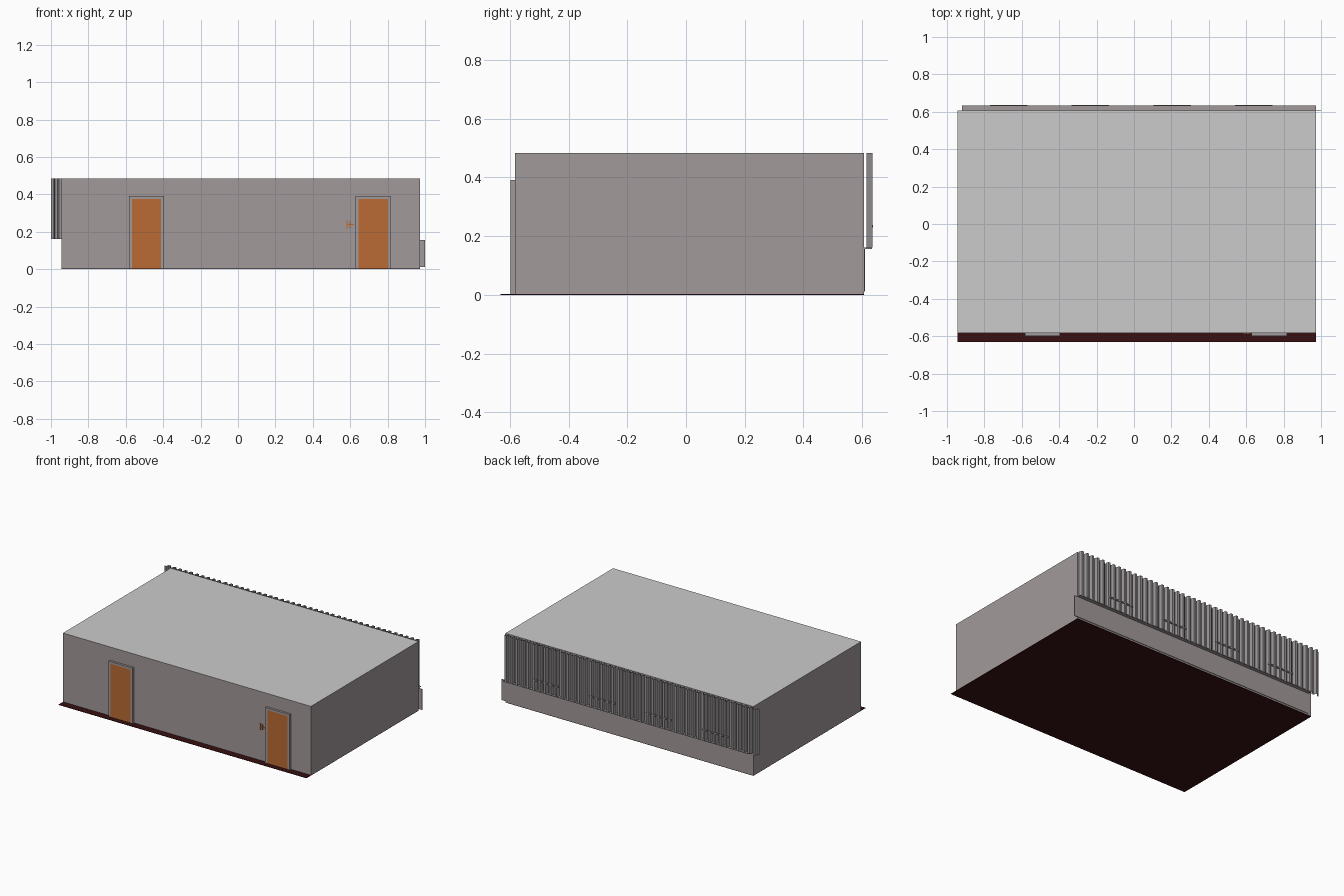
import bpy
import bmesh

cube = bpy.data.objects.get("Cube")
if cube:
    bpy.data.objects.remove(cube, do_unlink=True)


def material(name, r, g, b):
    m = bpy.data.materials.new(name)
    m.use_nodes = True
    m.diffuse_color = (r, g, b, 1)
    node = next(n for n in m.node_tree.nodes if n.type == 'BSDF_PRINCIPLED')
    node.inputs["Base Color"].default_value = (r, g, b, 1)
    node.inputs["Roughness"].default_value = 0.8
    return m


WALL = material("warm grey wall", 0.36, 0.32, 0.325)
ROOF = material("pale grey ceiling", 0.6, 0.6, 0.6)
WOOD = material("orange wood", 0.5, 0.145, 0.035)
FLOOR = material("dark red floor", 0.04, 0.005, 0.006)
BLIND = material("grey blind", 0.32, 0.3, 0.305)


def finish(name, bm, *mats):
    mesh = bpy.data.meshes.new(name)
    bm.to_mesh(mesh)
    bm.free()
    for m in mats:
        mesh.materials.append(m)
    ob = bpy.data.objects.new(name, mesh)
    bpy.context.collection.objects.link(ob)
    return ob


def box(name, x, y, z, *mats):
    """Box from (low, high) pairs on each axis."""
    bm = bmesh.new()
    bmesh.ops.create_cube(bm, size=1)
    for v in bm.verts:
        for i, (lo, hi) in enumerate((x, y, z)):
            v.co[i] = lo if v.co[i] < 0 else hi
    return finish(name, bm, *mats)


# Room shell: walls with a pale top
LEFT, RIGHT = -0.945, 0.972
FRONT, BACK = -0.583, 0.606
TOP = 0.484
room = box("room_walls", (LEFT, RIGHT), (FRONT, BACK), (0.003, TOP), WALL, ROOF)
for p in room.data.polygons:
    p.material_index = 1 if p.normal.z > 0.5 else 0

# Floor slab reaching out in front of the wall
box("floor", (LEFT, RIGHT), (-0.632, BACK), (0, 0.003), FLOOR)

# Doors with raised frames
for side, x0, x1 in (("right", -0.567, -0.411), ("left", 0.645, 0.802)):
    box(f"{side}_door", (x0, x1), (-0.597, FRONT), (0.003, 0.376), WOOD)
    for label, a, b in (("outer", x0 - 0.016, x0), ("inner", x1, x1 + 0.016)):
        box(f"{side}_door_{label}_jamb", (a, b), (-0.598, FRONT), (0.003, 0.376), WALL)
    box(f"{side}_door_lintel", (x0 - 0.016, x1 + 0.016), (-0.598, FRONT),
        (0.376, 0.391), WALL)

# Small wooden hook beside the left door
for label, x, z in (("plate", (0.58, 0.585), (0.215, 0.262)),
                    ("post", (0.597, 0.601), (0.22, 0.258)),
                    ("arm", (0.585, 0.62), (0.236, 0.241))):
    box(f"hook_{label}", x, (-0.589, FRONT), z, WOOD)

# Low panel and sill along the back
box("back_panel", (-0.92, 1.0), (BACK, 0.61), (0.012, 0.157), WALL)
box("back_sill", (-0.92, RIGHT), (BACK, 0.634), (0.157, 0.161), WALL)

# Pleated blinds in equal panels with narrow gaps between them
PANELS, PLEATS = 9, 5
width = (RIGHT + 1.0) / PANELS
bm = bmesh.new()
for i in range(PANELS):
    start = -1.0 + i * width
    pitch = (width - 0.006) / PLEATS
    path = []
    for k in range(PLEATS):
        x = start + k * pitch
        path += [(x, 0.614), (x + pitch * 0.35, 0.614),
                 (x + pitch * 0.5, 0.635), (x + pitch * 0.85, 0.635)]
    path.append((start + PLEATS * pitch, 0.614))
    columns = [[bm.verts.new((x, y, z)) for z in (0.161, TOP)] for x, y in path]
    for a, b in zip(columns, columns[1:]):
        bm.faces.new((b[0], a[0], a[1], b[1]))
finish("pleated_blinds", bm, BLIND)

# Pull bars on every second panel
for i in range(4):
    x = -0.77 + i * 0.437
    box(f"blind_bar_{i + 1}", (x, x + 0.2), (0.63, 0.637), (0.23, 0.238), BLIND)
